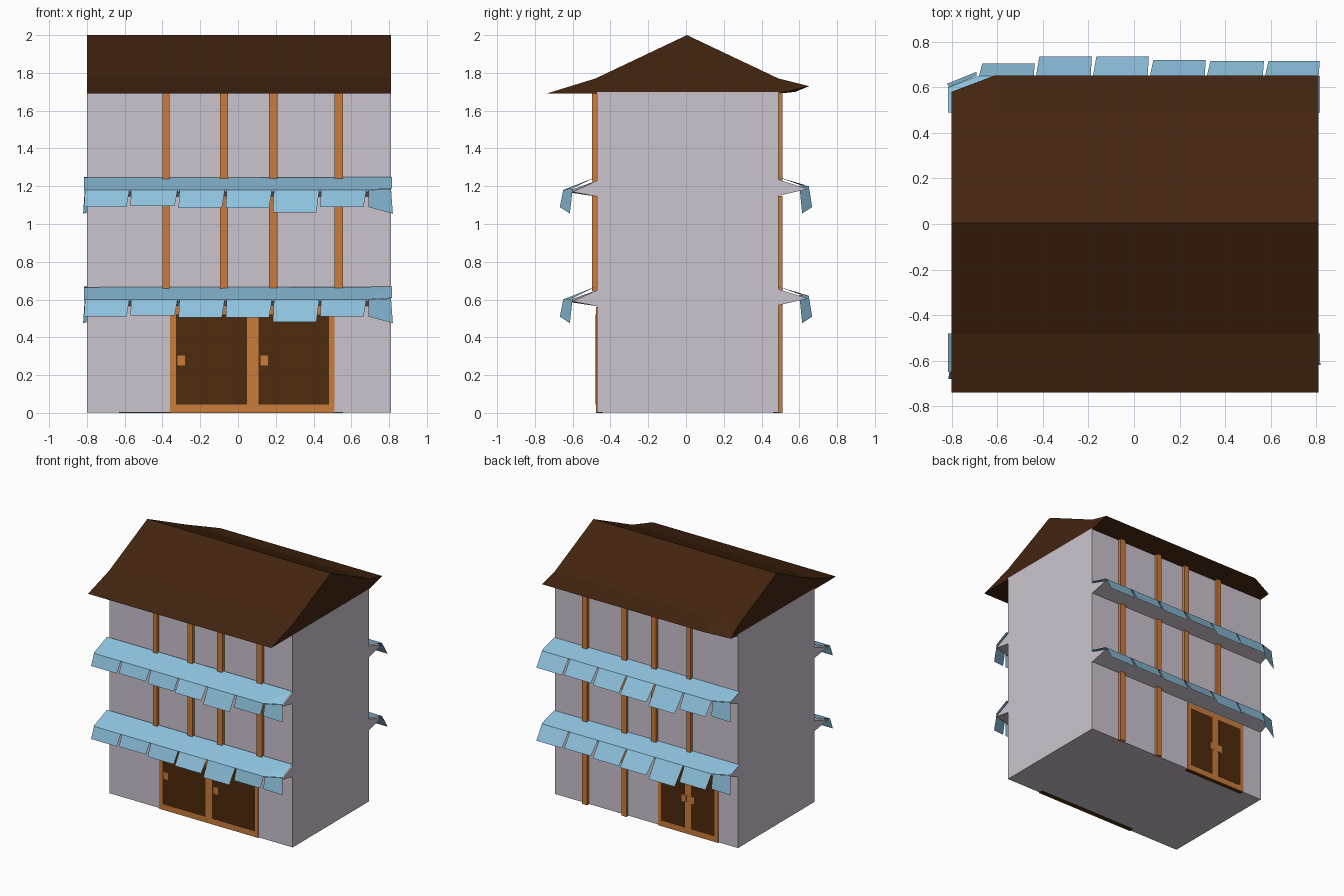
import bpy

if "Cube" in bpy.data.objects:
    bpy.data.objects.remove(bpy.data.objects["Cube"])


def material(name, rgb):
    m = bpy.data.materials.new(name)
    m.diffuse_color = (*rgb, 1)
    m.use_nodes = True
    m.node_tree.nodes["Principled BSDF"].inputs["Base Color"].default_value = m.diffuse_color
    return m


WALL = material("pale_plaster", (0.60, 0.55, 0.62))
ROOF = material("dark_roof_brown", (0.056, 0.018, 0.005))
BLUE = material("awning_blue", (0.27, 0.54, 0.73))
WOOD = material("orange_wood", (0.60, 0.20, 0.045))
DOOR = material("door_brown", (0.075, 0.024, 0.004))


def mesh(name, verts, faces, mat):
    me = bpy.data.meshes.new(name)
    me.from_pydata(verts, [], faces)
    me.materials.append(mat)
    ob = bpy.data.objects.new(name, me)
    bpy.context.collection.objects.link(ob)
    return ob


def box(name, x0, x1, y0, y1, z0, z1, mat):
    v = [(x, y, z) for x in (x0, x1) for y in (y0, y1) for z in (z0, z1)]
    f = [(0, 1, 3, 2), (4, 6, 7, 5), (0, 4, 5, 1), (2, 3, 7, 6), (0, 2, 6, 4), (1, 5, 7, 3)]
    return mesh(name, v, f, mat)


def loft(name, sections, mat):
    """Join (x, [(y, z), ...]) cross-sections, which run clockwise seen from +x."""
    n = len(sections[0][1])
    v = [(x, y, z) for x, prof in sections for y, z in prof]
    f = []
    for s in range(len(sections) - 1):
        a, b = s * n, (s + 1) * n
        f += [(a + i, b + i, b + (i + 1) % n, a + (i + 1) % n) for i in range(n)]
    f.append(tuple(range(n)))
    f.append(tuple(reversed(range(len(v) - n, len(v)))))
    return loft_fix(mesh(name, v, f, mat))


def loft_fix(ob):
    import bmesh
    bm = bmesh.new()
    bm.from_mesh(ob.data)
    bmesh.ops.recalc_face_normals(bm, faces=bm.faces)
    bm.to_mesh(ob.data)
    bm.free()
    return ob


LEVELS = (0.0, 0.58)          # vertical offset of the two awning storeys
YF, YB = -0.47, 0.49          # front and back wall planes


# walls with the wedge ledges that carry the awnings
def wall_profile(front_tip, back_tip):
    p = [(YF, 0.003)]
    for dz in LEVELS:
        p += [(YF, 0.565 + dz), (front_tip, 0.59 + dz), (YF, 0.65 + dz)]
    p += [(YF, 1.70), (YB, 1.70)]
    for dz in reversed(LEVELS):
        p += [(YB, 0.655 + dz), (back_tip, 0.605 + dz), (YB, 0.57 + dz)]
    return p + [(YB, 0.003)]


loft("walls", [(-0.80, wall_profile(-0.64, 0.59)), (-0.67, wall_profile(-0.64, 0.645)),
               (0.68, wall_profile(-0.64, 0.645)), (0.81, wall_profile(-0.60, 0.645))], WALL)


# roof, with one clipped corner at the back
def roof_profile(eave_y, eave_z):
    return [(-0.74, 1.69), (-0.48, 1.77), (0.005, 2.0), (0.49, 1.77),
            (eave_y, eave_z), (0.49, 1.69)]


loft("roof", [(-0.80, roof_profile(0.58, 1.70)), (-0.61, roof_profile(0.652, 1.73)),
              (0.81, roof_profile(0.652, 1.73))], ROOF)

# awnings: sloped sheet plus hanging flaps (start, end, bottom height, outward lean)
FLAPS = [(-0.81, -0.575, 0.51, 0.03), (-0.565, -0.32, 0.515, 0.03), (-0.31, -0.07, 0.505, 0.035),
         (-0.06, 0.18, 0.505, 0.05), (0.19, 0.43, 0.48, 0.05), (0.44, 0.68, 0.51, 0.02)]


def awning(side, s, wall, dz, lip, extra):
    def p(u, d, z):           # s = 1 front, s = -1 back (turned half round)
        return (s * u, -s * d, z + dz)

    v = [p(-0.815, wall, 0.665), p(0.815, wall, 0.668), p(0.815, 0.60, lip + 0.008),
         p(0.68, 0.65, lip), p(-0.815, 0.65, lip)]
    f = [(4, 3, 1, 0), (3, 2, 1)]
    for a, b, zb, out in FLAPS:
        i = len(v)
        d = 0.65 + out + extra
        v += [p(a, 0.65, lip), p(b, 0.65, lip), p(b - 0.015, d, zb), p(a - 0.005, d, zb)]
        f.append((i + 3, i + 2, i + 1, i))
    i = len(v)                # corner flap
    v += [p(0.69, 0.65, lip), p(0.81, 0.60, lip + 0.005), p(0.82, 0.615, 0.475), p(0.69, 0.668, 0.51)]
    f.append((i + 3, i + 2, i + 1, i))
    mesh(side + "_awning", v, f, BLUE)


for dz in LEVELS:
    awning("front", 1, 0.48, dz, 0.60, 0.0)
    awning("back", -1, 0.49, dz, 0.62, 0.035)

# timber posts between the awnings, front and back
for k, (x0, x1) in enumerate([(-0.40, -0.363), (-0.095, -0.052), (0.165, 0.21), (0.51, 0.557)]):
    for z0, z1 in ((0.645, 1.147), (1.225, 1.70)):
        box("front_post", x0, x1, -0.497, YF + 0.01, z0, z1, WOOD)
        box("back_post", x0, x1, YB - 0.01, 0.512, z0, z1, WOOD)
    if k > 1:
        box("back_ground_post", x0, x1, YB - 0.01, 0.512, 0, 0.575, WOOD)


# double doors: frame plate, two dark panels and knobs
def doors(side, x0, x1, y, out, top, knobs):
    def plate(name, a, b, z0, z1, d, mat):
        box(side + name, a, b, min(y, y + out * d), max(y, y + out * d), z0, z1, mat)

    plate("_door_frame", x0, x1, 0, top, 0.006, WOOD)
    half = (x1 - x0) / 2
    for i in range(2):
        a = x0 + i * half
        plate("_door_panel", a + 0.033, a + half - 0.028, 0.045, top - 0.04, 0.008, DOOR)
        plate("_door_knob", knobs[i] - 0.02, knobs[i] + 0.02, 0.25, 0.305, 0.0095, WOOD)
    inner = sorted((y, y - out * 0.03))
    box(side + "_threshold", x0, x1, inner[0], inner[1], 0, 0.003, DOOR)


doors("front", -0.36, 0.51, YF, -1, 0.56, (-0.30, 0.14))
doors("back", -0.63, -0.10, YB, 1, 0.56, (-0.40, -0.33))
